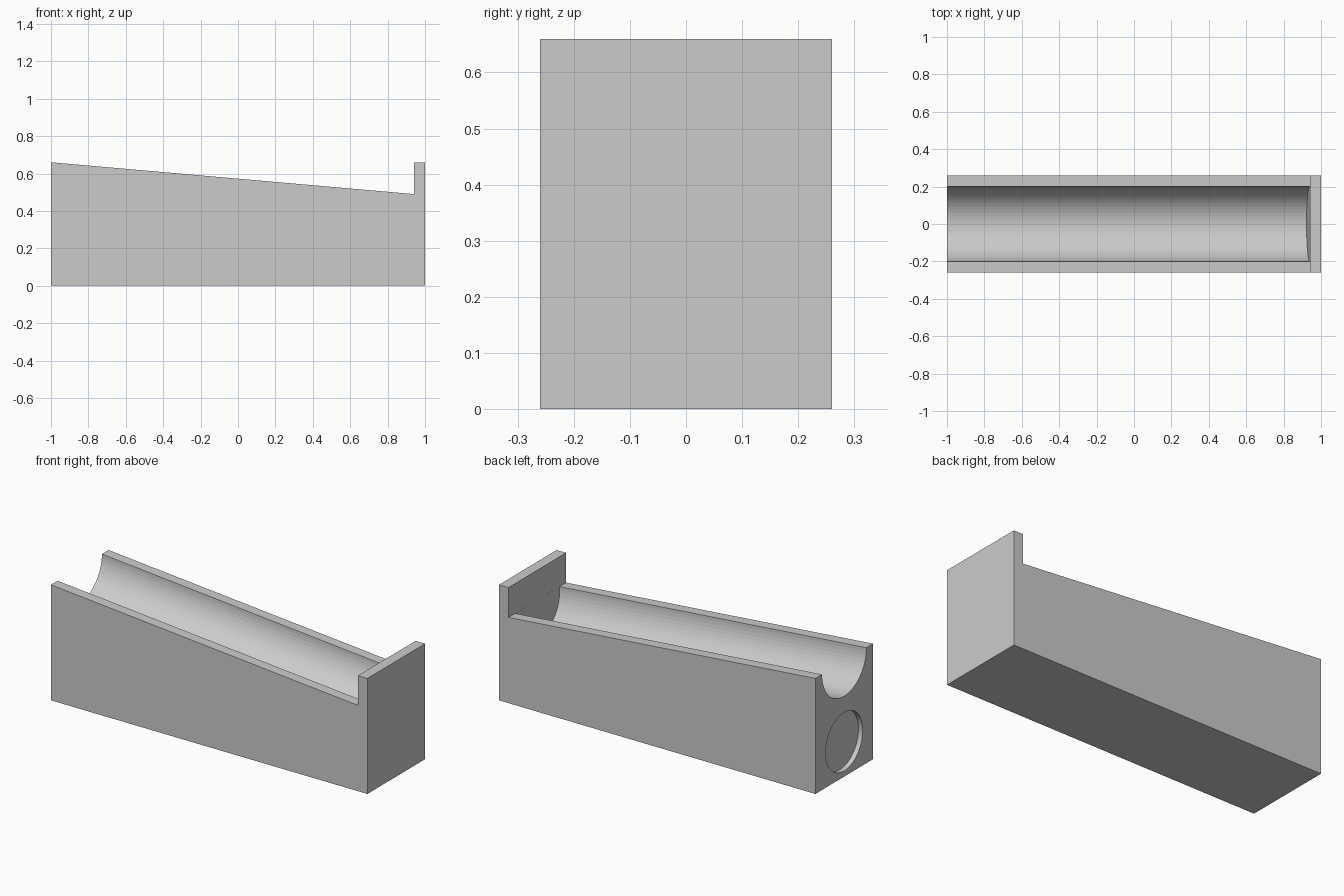
import bpy, bmesh
from math import sin, cos, pi, atan2
from mathutils import Vector

cube = bpy.data.objects.get("Cube")
if cube:
    bpy.data.objects.remove(cube, do_unlink=True)

HALF_W, TOP, LOW, WALL_X = 0.26, 0.66, 0.49, 0.94
GROOVE_R = 0.2

grey = bpy.data.materials.new("plain grey")
grey.use_nodes = True
grey.diffuse_color = (0.6, 0.6, 0.6, 1)
grey.node_tree.nodes["Principled BSDF"].inputs["Base Color"].default_value = (0.6, 0.6, 0.6, 1)


def finish(name, bm):
    bmesh.ops.recalc_face_normals(bm, faces=bm.faces)
    mesh = bpy.data.meshes.new(name)
    bm.to_mesh(mesh)
    bm.free()
    mesh.materials.append(grey)
    obj = bpy.data.objects.new(name, mesh)
    bpy.context.collection.objects.link(obj)
    return obj


def prism(name, ring_a, ring_b, end_splits):
    """Join two matching rings; end_splits lists the index runs of each end face."""
    bm = bmesh.new()
    a = [bm.verts.new(p) for p in ring_a]
    b = [bm.verts.new(p) for p in ring_b]
    n = len(a)
    for i in range(n):
        j = (i + 1) % n
        bm.faces.new((a[i], a[j], b[j], b[i]))
    for run in end_splits:
        bm.faces.new([a[i] for i in run])
        bm.faces.new([b[i] for i in run])
    return finish(name, bm)


# Sloped block with its upright end wall
side = [(-1, 0), (1, 0), (1, TOP), (WALL_X, TOP), (WALL_X, LOW), (-1, TOP)]
block = prism("sloped_block",
              [(x, -HALF_W, z) for x, z in side],
              [(x, HALF_W, z) for x, z in side], [range(len(side))])

# Half-round groove cutter, square to the slope and ending at the wall
slope = atan2(TOP - LOW, 1 + WALL_X)
along = Vector((-cos(slope), 0, sin(slope)))
down = Vector((-sin(slope), 0, -cos(slope)))
start = Vector((WALL_X - 0.0002, 0, LOW))
STEPS = 32
ring = [start + Vector((0, -GROOVE_R * cos(pi * i / STEPS), 0))
        + down * GROOVE_R * sin(pi * i / STEPS) for i in range(STEPS + 1)]
ring += [start + Vector((0, s * GROOVE_R, 0.3)) for s in (1, -1)]
arc_run = range(STEPS + 1)
groove = prism("groove_cutter", ring, [p + along * 2.2 for p in ring],
               [arc_run, (0, STEPS, STEPS + 1, STEPS + 2)])

# Shallow round recess in the tall end
DEPTH, RECESS_R = 0.027, 0.167
circle = [(RECESS_R * cos(2 * pi * i / 64), 0.2 + RECESS_R * sin(2 * pi * i / 64))
          for i in range(64)]
recess = prism("recess_cutter",
               [(-1.1, y, z) for y, z in circle],
               [(-1 + DEPTH, y, z) for y, z in circle], [range(64)])

# Cut both, keep the finished mesh, drop the cutters
for cutter in (groove, recess):
    cutter.hide_render = True
    mod = block.modifiers.new(cutter.name, "BOOLEAN")
    mod.operation, mod.solver, mod.object = "DIFFERENCE", "EXACT", cutter
bpy.context.view_layer.update()
result = bpy.data.meshes.new_from_object(
    block.evaluated_get(bpy.context.evaluated_depsgraph_get()))
block.modifiers.clear()
block.data = result
for cutter in (groove, recess):
    bpy.data.objects.remove(cutter, do_unlink=True)
